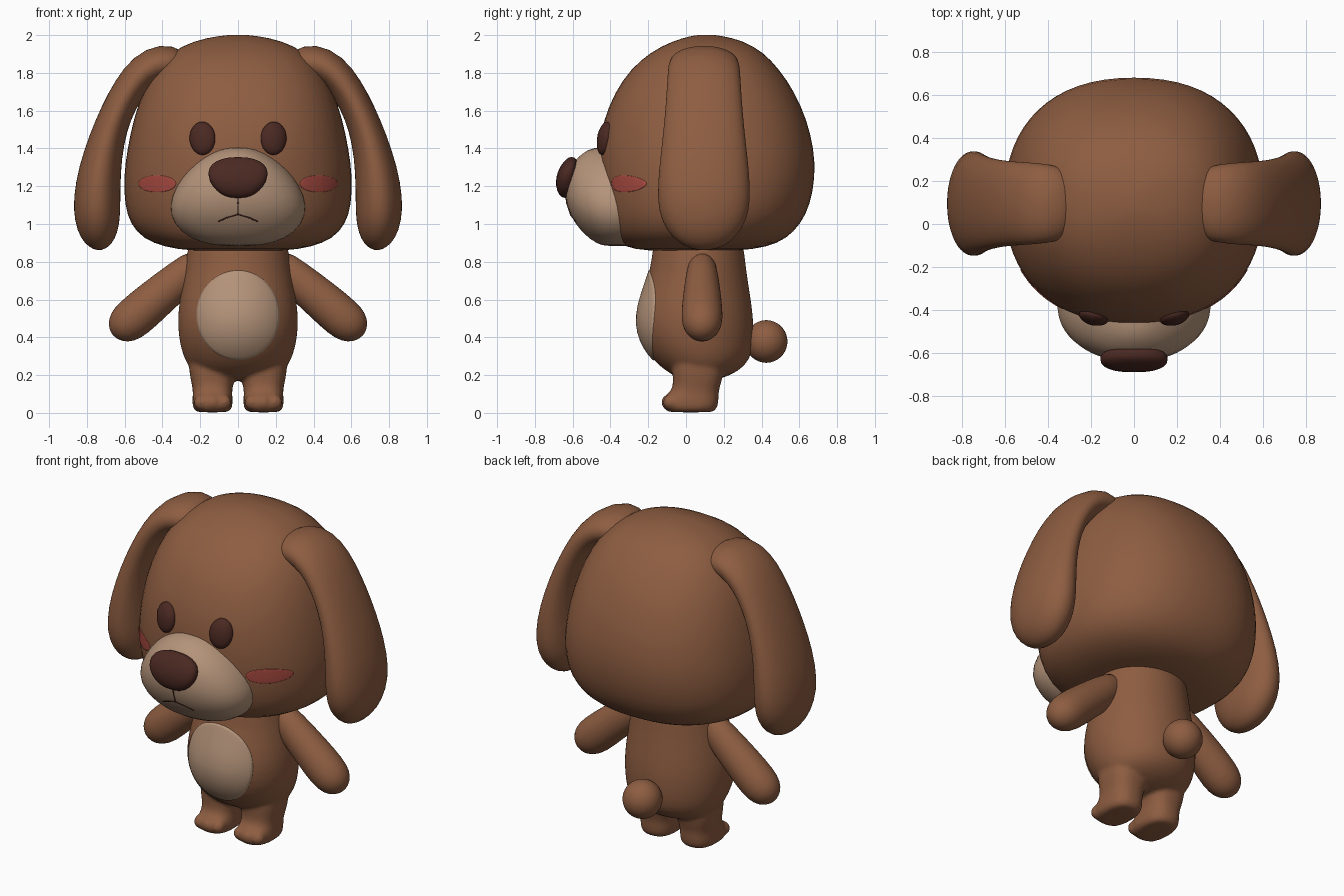
import bpy, bmesh, math
from mathutils import Vector
from mathutils.bvhtree import BVHTree

cube = bpy.data.objects.get("Cube")
if cube:
    bpy.data.objects.remove(cube, do_unlink=True)


def material(name, rgb):
    m = bpy.data.materials.new(name)
    m.use_nodes = True
    m.diffuse_color = (*rgb, 1)
    bsdf = m.node_tree.nodes["Principled BSDF"]
    bsdf.inputs["Base Color"].default_value = (*rgb, 1)
    bsdf.inputs["Roughness"].default_value = 0.8
    return m


BROWN = material("brown_fur", (0.27, 0.11, 0.053))
CREAM = material("cream_fur", (0.46, 0.295, 0.195))
DARK = material("dark_brown", (0.07, 0.022, 0.016))
BLUSH = material("blush_red", (0.4, 0.07, 0.052))


def loft(bm, rings, power=2.0, segments=32):
    """Skin rings of (centre, half axis a, half axis b) with superellipse sections."""
    loops = []
    for c, a, b in rings:
        loop = []
        for i in range(segments):
            t = math.tau * i / segments
            u, v = math.cos(t), math.sin(t)
            u = math.copysign(abs(u) ** (2 / power), u)
            v = math.copysign(abs(v) ** (2 / power), v)
            loop.append(bm.verts.new(c + a * u + b * v))
        loops.append(loop)
    for lo, hi in zip(loops, loops[1:]):
        for i in range(segments):
            j = (i + 1) % segments
            bm.faces.new((lo[i], lo[j], hi[j], hi[i]))
    bm.faces.new(loops[0])
    bm.faces.new(loops[-1])


def stack(profile, x=0.0):
    """Level rings from rows of (z, half width, front y, back y)."""
    return [(Vector((x, (f + b) / 2, z)), Vector((w, 0, 0)), Vector((0, (b - f) / 2, 0)))
            for z, w, f, b in profile]


def limb(path, side, y):
    """Rings along a path of (x, z, half thickness, half depth)."""
    pts = [Vector((side * p[0], y, p[1])) for p in path]
    rings = []
    for i, p in enumerate(path):
        d = (pts[min(i + 1, len(pts) - 1)] - pts[max(i - 1, 0)]).normalized()
        rings.append((pts[i], Vector((d.z, 0, -d.x)) * p[2], Vector((0, p[3], 0))))
    return rings


def finish(name, bm, mat, subdivide=1):
    bmesh.ops.recalc_face_normals(bm, faces=bm.faces)
    for f in bm.faces:
        f.smooth = True
    mesh = bpy.data.meshes.new(name)
    bm.to_mesh(mesh)
    bm.free()
    mesh.materials.append(mat)
    obj = bpy.data.objects.new(name, mesh)
    bpy.context.collection.objects.link(obj)
    if subdivide:
        mod = obj.modifiers.new("Subdivision", 'SUBSURF')
        mod.levels = mod.render_levels = subdivide
    return obj


def solid(name, rings, mat, power=2.0):
    bm = bmesh.new()
    loft(bm, rings, power)
    return finish(name, bm, mat)


def surface(obj):
    """Return a function giving the front surface point and normal at (x, z)."""
    bpy.context.view_layer.update()
    tree = BVHTree.FromObject(obj, bpy.context.evaluated_depsgraph_get())

    def probe(x, z):
        hit, normal, _, _ = tree.ray_cast(Vector((x, -3, z)), Vector((0, 1, 0)))
        if normal.y > 0:
            normal = -normal
        return hit, normal
    return probe


def patch(name, probe, cx, cz, rx, rz, height, mat, sink=0.006):
    """Domed oval lying on a surface."""
    bm, rows, segs, loops = bmesh.new(), 8, 40, []
    for r in range(1, rows + 1):
        k = math.sin(math.pi / 2 * r / rows)
        lift = height * math.sqrt(max(0, 1 - k * k)) + 0.003
        if r == rows:
            lift = -sink
        loop = []
        for i in range(segs):
            t = math.tau * i / segs
            p, n = probe(cx + rx * k * math.cos(t), cz + rz * k * math.sin(t))
            loop.append(bm.verts.new(p + n * lift))
        loops.append(loop)
    for a, b in zip(loops, loops[1:]):
        for i in range(segs):
            j = (i + 1) % segs
            bm.faces.new((a[i], a[j], b[j], b[i]))
    p, n = probe(cx, cz)
    mid = bm.verts.new(p + n * (height + 0.003))
    for i in range(segs):
        bm.faces.new((mid, loops[0][i], loops[0][(i + 1) % segs]))
    return finish(name, bm, mat, 0)


# Head
head = solid("head", stack([
    (0.856, 0.08, 0, 0.12), (0.858, 0.25, -0.22, 0.28), (0.877, 0.39, -0.32, 0.43),
    (0.922, 0.505, -0.39, 0.535), (1.0, 0.573, -0.43, 0.61), (1.1, 0.603, -0.453, 0.66),
    (1.25, 0.609, -0.468, 0.688), (1.4, 0.588, -0.466, 0.68), (1.55, 0.557, -0.44, 0.643),
    (1.7, 0.508, -0.378, 0.577), (1.82, 0.44, -0.295, 0.495), (1.91, 0.357, -0.19, 0.41),
    (1.97, 0.237, -0.07, 0.305), (1.997, 0.1, 0.03, 0.19), (2.002, 0.02, 0.08, 0.13)]),
    BROWN, 2.3)

# Torso, legs and feet melted into one skin
bm = bmesh.new()
loft(bm, stack([
    (0.17, 0.06, 0.02, 0.12), (0.18, 0.15, -0.03, 0.18), (0.205, 0.225, -0.08, 0.25),
    (0.25, 0.267, -0.145, 0.315), (0.31, 0.295, -0.2, 0.35), (0.4, 0.316, -0.25, 0.36),
    (0.5, 0.321, -0.262, 0.358), (0.6, 0.311, -0.242, 0.345), (0.75, 0.283, -0.19, 0.32),
    (0.87, 0.268, -0.178, 0.308), (0.95, 0.25, -0.16, 0.29)]))
for s in (-1, 1):
    loft(bm, stack([
        (0.003, 0.06, -0.07, 0.12), (0.006, 0.09, -0.1, 0.15), (0.03, 0.107, -0.126, 0.168),
        (0.07, 0.107, -0.124, 0.173), (0.1, 0.104, -0.1, 0.173), (0.13, 0.105, -0.066, 0.176),
        (0.2, 0.122, -0.072, 0.2), (0.29, 0.13, -0.075, 0.2), (0.35, 0.08, -0.03, 0.16)],
        s * 0.135), 2.5)
    for k in (-1, 0, 1):
        toe = bmesh.ops.create_uvsphere(bm, u_segments=16, v_segments=10, radius=0.042)
        bmesh.ops.translate(bm, verts=toe["verts"],
                            vec=(s * 0.135 + k * 0.06, -0.092 + abs(k) * 0.01, 0.056))
body = finish("body", bm, BROWN)
remesh = body.modifiers.new("Blend", 'REMESH')
remesh.mode = 'VOXEL'
remesh.voxel_size = 0.011
remesh.use_smooth_shade = True
smooth = body.modifiers.new("Soften", 'SMOOTH')
smooth.iterations = 8

# Tail
bm = bmesh.new()
bmesh.ops.create_uvsphere(bm, u_segments=32, v_segments=20, radius=0.113)
bmesh.ops.translate(bm, verts=bm.verts, vec=(0, 0.425, 0.378))
finish("tail", bm, BROWN)

# Ears and arms
EAR = [(0.27, 1.79, 0.05, 0.1), (0.32, 1.84, 0.095, 0.165), (0.40, 1.86, 0.102, 0.185),
       (0.498, 1.815, 0.094, 0.192), (0.578, 1.718, 0.085, 0.197), (0.645, 1.59, 0.085, 0.206),
       (0.695, 1.45, 0.094, 0.22), (0.732, 1.29, 0.112, 0.239), (0.748, 1.13, 0.126, 0.249),
       (0.745, 1.02, 0.121, 0.228), (0.737, 0.94, 0.1, 0.178), (0.728, 0.882, 0.06, 0.108),
       (0.725, 0.862, 0.015, 0.03)]
ARM = [(0.18, 0.825, 0.075, 0.065), (0.3, 0.718, 0.097, 0.088), (0.45, 0.593, 0.107, 0.104),
       (0.555, 0.5, 0.113, 0.112), (0.615, 0.452, 0.097, 0.097), (0.65, 0.423, 0.06, 0.06),
       (0.663, 0.412, 0.015, 0.015)]
for s, label in ((1, "left"), (-1, "right")):
    solid(label + "_ear", limb(EAR, s, 0.095), BROWN, 2.1)
    solid(label + "_arm", limb(ARM, s, 0.085), BROWN)

# Muzzle and nose
muzzle = solid("muzzle", stack([
    (0.883, 0.06, -0.42, -0.3), (0.893, 0.18, -0.47, -0.25), (0.95, 0.305, -0.55, -0.17),
    (1.05, 0.366, -0.62, -0.12), (1.15, 0.354, -0.645, -0.1), (1.25, 0.298, -0.635, -0.11),
    (1.32, 0.23, -0.607, -0.13), (1.375, 0.155, -0.55, -0.2), (1.41, 0.065, -0.49, -0.26)]),
    CREAM, 2.2)
solid("nose", stack([
    (1.137, 0.035, -0.65, -0.62), (1.155, 0.09, -0.675, -0.6), (1.2, 0.137, -0.69, -0.585),
    (1.25, 0.16, -0.688, -0.575), (1.3, 0.156, -0.67, -0.57), (1.335, 0.118, -0.643, -0.575),
    (1.355, 0.05, -0.62, -0.59)]), DARK, 2.5)

# Face details and belly
on_head, on_muzzle, on_body = surface(head), surface(muzzle), surface(body)
for s, label in ((1, "left"), (-1, "right")):
    patch(label + "_eye", on_head, s * 0.187, 1.453, 0.067, 0.088, 0.034, DARK)
    patch(label + "_cheek", on_head, s * 0.427, 1.213, 0.1, 0.045, 0.002, BLUSH)
patch("belly_patch", on_body, 0, 0.517, 0.222, 0.24, 0.009, CREAM)

# Mouth lines resting on the muzzle
curve = bpy.data.curves.new("mouth", 'CURVE')
curve.dimensions = '3D'
curve.bevel_depth = 0.004
curve.bevel_resolution = 1
for path in ([(0, 1.16), (0, 1.11), (0, 1.05)],
             [(-0.105, 1.013), (-0.06, 1.033), (0, 1.05), (0.06, 1.033), (0.105, 1.013)]):
    line = curve.splines.new('POLY')
    line.points.add(len(path) - 1)
    for point, (x, z) in zip(line.points, path):
        point.co = (*on_muzzle(x, z)[0], 1)
curve.materials.append(DARK)
bpy.context.collection.objects.link(bpy.data.objects.new("mouth", curve))
